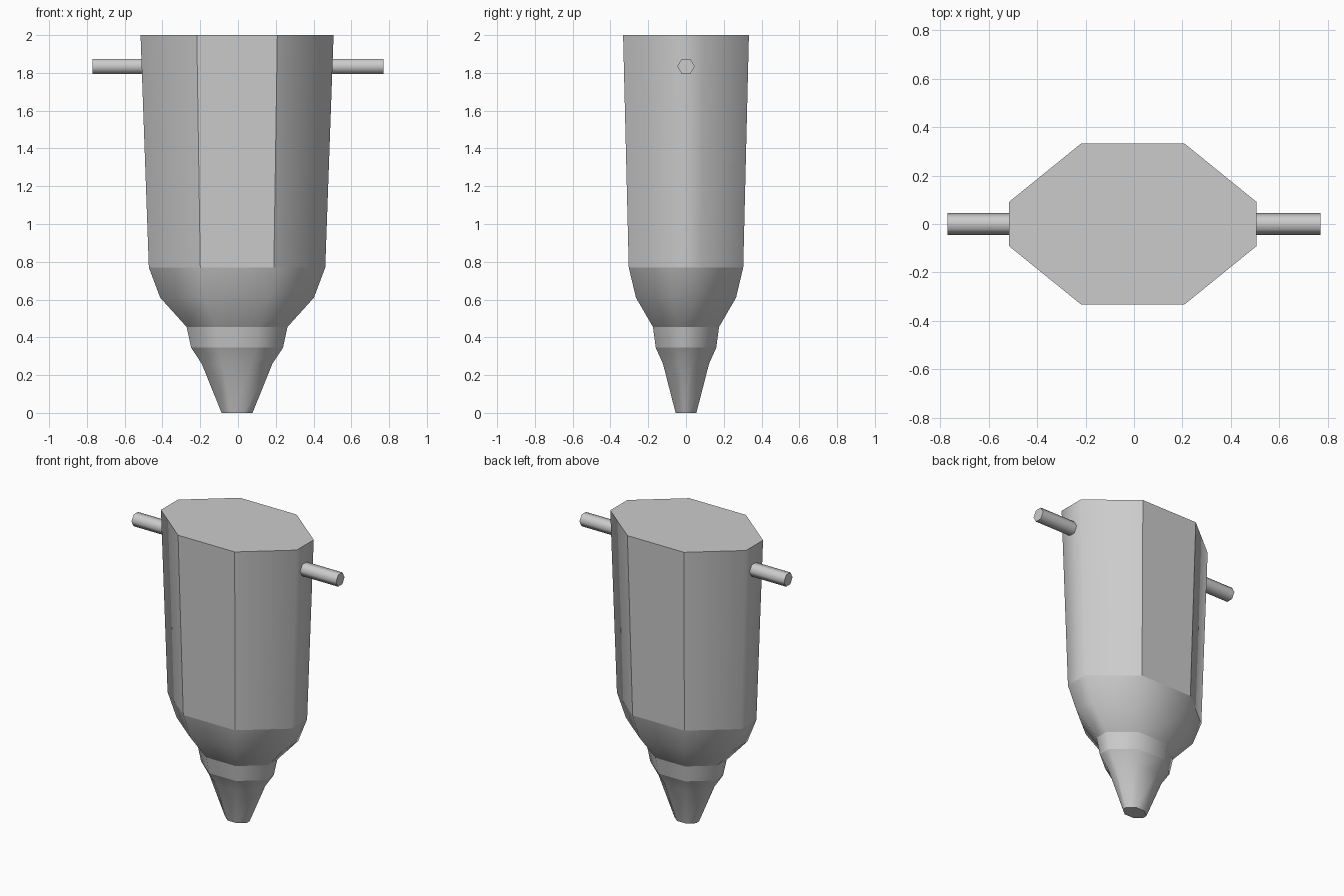
import bpy, bmesh, math

cube = bpy.data.objects.get("Cube")
if cube:
    bpy.data.objects.remove(cube, do_unlink=True)

grey = bpy.data.materials.new("plain_grey")
grey.use_nodes = True
colour = (0.6, 0.6, 0.6, 1)
grey.diffuse_color = colour
grey.node_tree.nodes["Principled BSDF"].inputs["Base Color"].default_value = colour


def finish(bm, name):
    bmesh.ops.recalc_face_normals(bm, faces=bm.faces)
    mesh = bpy.data.meshes.new(name)
    bm.to_mesh(mesh)
    bm.free()
    mesh.materials.append(grey)
    obj = bpy.data.objects.new(name, mesh)
    bpy.context.collection.objects.link(obj)
    return obj


# Body: stretched octagon rings as (height, half width, half depth, crease)
RINGS = [
    (0.00, 0.082, 0.055, True),
    (0.26, 0.187, 0.122, False),
    (0.345, 0.243, 0.16, True),
    (0.455, 0.267, 0.175, True),
    (0.61, 0.407, 0.265, False),
    (0.77, 0.467, 0.303, True),
    (2.00, 0.511, 0.333, True),
]
CORNER_X, CORNER_Y = 0.417, 0.275
OFFSET_X = -0.005
quarter = [(1, CORNER_Y), (CORNER_X, 1)]
outline = quarter + [(-x, y) for x, y in reversed(quarter)]
outline += [(-x, -y) for x, y in outline]

bm = bmesh.new()
loops = [[bm.verts.new((x * w + OFFSET_X, y * d, z)) for x, y in outline]
         for z, w, d, _ in RINGS]
count = len(outline)
for low, high in zip(loops, loops[1:]):
    for i in range(count):
        j = (i + 1) % count
        bm.faces.new((low[i], low[j], high[j], high[i])).smooth = True
bm.faces.new(loops[0])
bm.faces.new(loops[-1])

# Creases around the chosen rings and beside the front and back panels
for loop, ring in zip(loops, RINGS):
    if ring[3]:
        for i in range(count):
            bm.edges.get((loop[i], loop[(i + 1) % count])).smooth = False
for i, (x, y) in enumerate(outline):
    if abs(y) == 1:
        bm.edges.get((loops[-2][i], loops[-1][i])).smooth = False
finish(bm, "body")

# Side pegs: six-sided rods on both sides
for side, name in ((1, "left_peg"), (-1, "right_peg")):
    bm = bmesh.new()
    inner, outer = 0.45, 0.77
    rings = []
    for x in (inner, outer):
        rings.append([bm.verts.new((side * x,
                                    0.046 * math.cos(a * math.pi / 3),
                                    1.835 + 0.046 * math.sin(a * math.pi / 3)))
                      for a in range(6)])
    for i in range(6):
        j = (i + 1) % 6
        bm.faces.new((rings[0][i], rings[0][j], rings[1][j], rings[1][i])).smooth = True
    for ring in rings:
        bm.faces.new(ring)
        for i in range(6):
            bm.edges.get((ring[i], ring[(i + 1) % 6])).smooth = False
    finish(bm, name)
